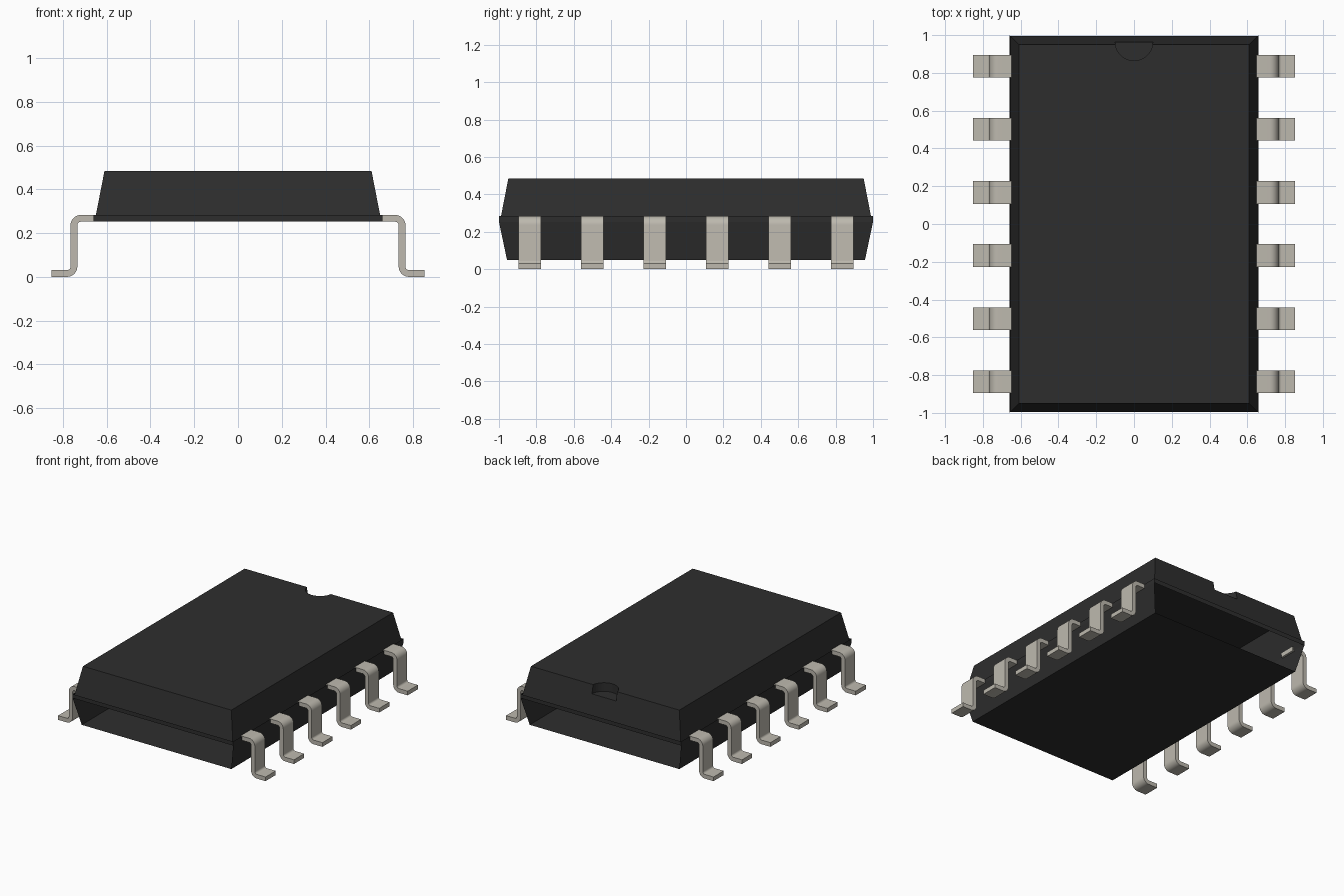
import bpy, bmesh, math

if "Cube" in bpy.data.objects:
    bpy.data.objects.remove(bpy.data.objects["Cube"])


def material(name, rgb, rough):
    m = bpy.data.materials.new(name)
    m.use_nodes = True
    m.diffuse_color = (*rgb, 1)
    bsdf = m.node_tree.nodes["Principled BSDF"]
    bsdf.inputs["Base Color"].default_value = (*rgb, 1)
    bsdf.inputs["Roughness"].default_value = rough
    return m


black = material("black plastic", (0.027, 0.027, 0.027), 0.6)
metal = material("tinned metal", (0.51, 0.485, 0.425), 0.5)


def add_object(name, bm, mat):
    mesh = bpy.data.meshes.new(name)
    bm.to_mesh(mesh)
    bm.free()
    mesh.materials.append(mat)
    ob = bpy.data.objects.new(name, mesh)
    bpy.context.collection.objects.link(ob)
    return ob


def frustum(low, high):
    """Closed tapered box; low and high are (half x, half y, z)."""
    bm = bmesh.new()
    rings = []
    for hx, hy, z in (low, high):
        rings.append([bm.verts.new((sx * hx, sy * hy, z))
                      for sx, sy in ((-1, -1), (1, -1), (1, 1), (-1, 1))])
    a, b = rings
    bm.faces.new(a[::-1])
    bm.faces.new(b)
    for i in range(4):
        j = (i + 1) % 4
        bm.faces.new((a[i], a[j], b[j], b[i]))
    bm.normal_update()
    return bm


def drop_faces(bm, test):
    bmesh.ops.delete(bm, geom=[f for f in bm.faces if test(f.normal)],
                     context='FACES')


# Upper shell, with a half-round orientation notch cut in the back edge
upper = add_object("upper_shell", frustum((0.655, 0.995, 0.253), (0.61, 0.95, 0.484)), black)
bm = bmesh.new()
bmesh.ops.create_cone(bm, cap_ends=True, segments=32, radius1=0.1, radius2=0.1, depth=0.2)
bmesh.ops.translate(bm, verts=bm.verts, vec=(0, 0.965, 0.52))
cutter = add_object("notch_cutter", bm, black)
cutter.hide_render = True
cut = upper.modifiers.new("notch", 'BOOLEAN')
cut.operation = 'DIFFERENCE'
cut.solver = 'EXACT'
cut.object = cutter
bpy.context.view_layer.update()
cut_mesh = bpy.data.meshes.new_from_object(
    upper.evaluated_get(bpy.context.evaluated_depsgraph_get()))
upper.modifiers.clear()
upper.data = cut_mesh
bpy.data.objects.remove(cutter)

# The shell is open underneath
bm = bmesh.new()
bm.from_mesh(cut_mesh)
bm.normal_update()
drop_faces(bm, lambda n: n.z < -0.9)
bm.to_mesh(cut_mesh)
bm.free()

# Parting band around the middle
bm = frustum((0.66, 1.0, 0.253), (0.66, 1.0, 0.283))
drop_faces(bm, lambda n: abs(n.z) > 0.9)
add_object("parting_band", bm, black)

# Lower shell: floor and two side walls, open at the front and back
bm = frustum((0.615, 0.957, 0.05), (0.66, 1.0, 0.253))
drop_faces(bm, lambda n: n.z > 0.9 or abs(n.y) > 0.7)
add_object("lower_shell", bm, black)


# Gull-wing lead: strip with two rounded bends
def lead_bmesh(half_width=0.06, t=0.031, inner=0.016, steps=8):
    outer = inner + t
    x_out, z_top = 0.765, 0.283
    c1 = (x_out - outer, z_top - outer)          # upper bend centre
    c2 = (x_out - t + outer, outer)              # lower bend centre
    side_a, side_b = [(0.645, z_top)], [(0.645, z_top - t)]
    for i in range(steps + 1):
        a = math.pi / 2 * (1 - i / steps)
        for side, r in ((side_a, outer), (side_b, inner)):
            side.append((c1[0] + r * math.cos(a), c1[1] + r * math.sin(a)))
    for i in range(steps + 1):
        a = math.pi + math.pi / 2 * i / steps
        for side, r in ((side_a, inner), (side_b, outer)):
            side.append((c2[0] + r * math.cos(a), c2[1] + r * math.sin(a)))
    side_a.append((0.853, t))
    side_b.append((0.853, 0))
    bm = bmesh.new()
    rows = [[bm.verts.new((x, y, z)) for (x, z), y in
             ((p, -half_width), (p, half_width), (q, half_width), (q, -half_width))]
            for p, q in zip(side_a, side_b)]
    for r, s in zip(rows, rows[1:]):
        for i in range(4):
            j = (i + 1) % 4
            bm.faces.new((r[i], r[j], s[j], s[i]))
    bm.faces.new(rows[0])
    bm.faces.new(rows[-1])
    bmesh.ops.recalc_face_normals(bm, faces=bm.faces)
    return bm


# Six leads on each side, sharing one mesh
first = add_object("left_lead_1", lead_bmesh(), metal)
bpy.ops.object.select_all(action='DESELECT')
first.select_set(True)
bpy.context.view_layer.objects.active = first
bpy.ops.object.shade_smooth_by_angle(angle=math.radians(40))
for side, turn in (("left", 0), ("right", math.pi)):
    for i in range(6):
        if side == "left" and i == 0:
            lead = first
        else:
            lead = bpy.data.objects.new(f"{side}_lead_{i + 1}", first.data)
            bpy.context.collection.objects.link(lead)
        lead.location.y = -0.835 + 0.334 * i
        lead.rotation_euler.z = turn
